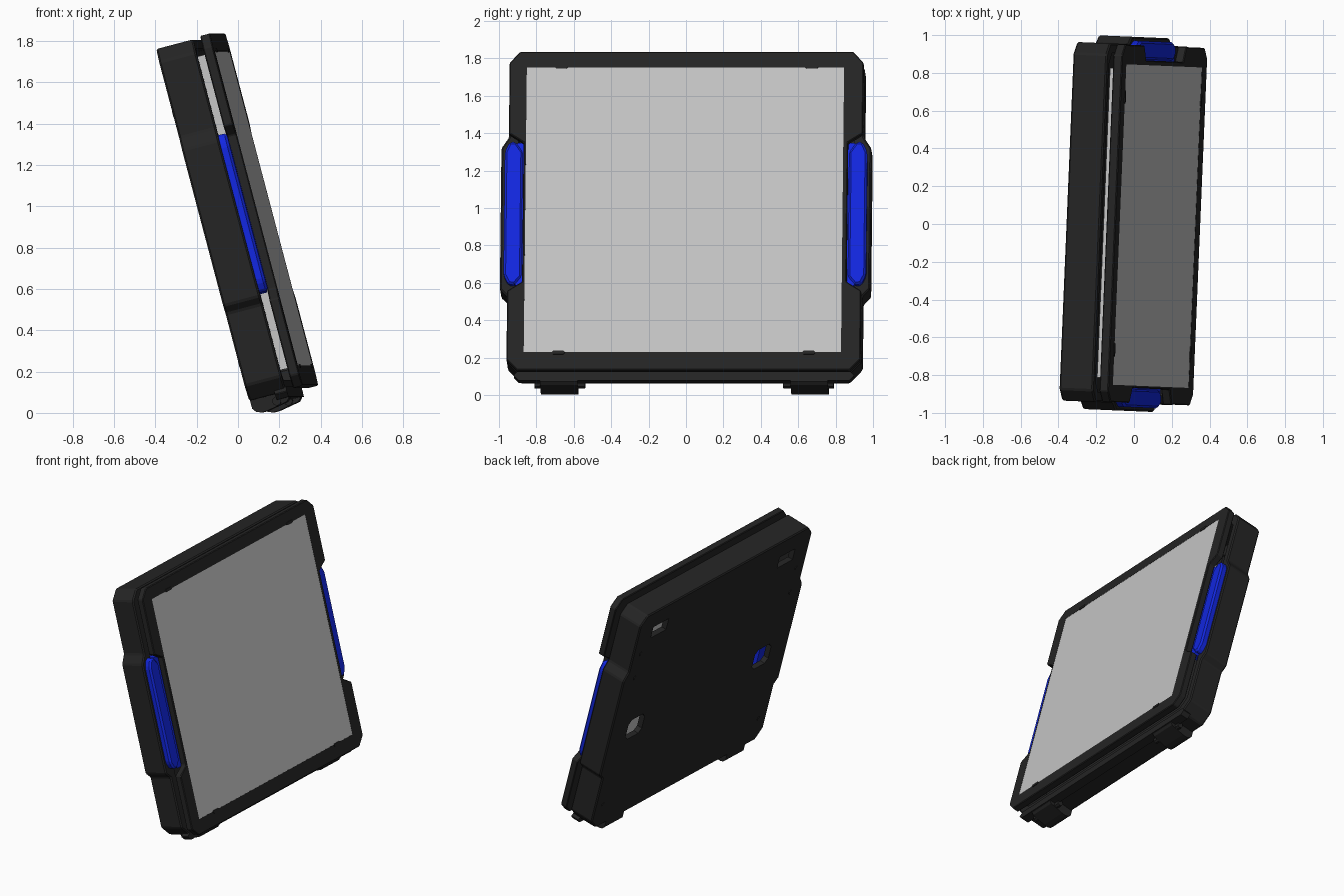
import bpy, bmesh, math
from mathutils import Matrix

cube = bpy.data.objects.get("Cube")
if cube:
    bpy.data.objects.remove(cube, do_unlink=True)

# Panel frame: local x = screen normal, y = width, z = up along the panel
PLACE = (Matrix.Translation((0, 0, 0.95))
         @ Matrix.Rotation(math.radians(-2.4), 4, "Z")
         @ Matrix.Rotation(math.radians(-14.8), 4, "Y"))


def material(name, colour):
    m = bpy.data.materials.new(name)
    m.use_nodes = True
    m.diffuse_color = (*colour, 1)
    m.node_tree.nodes["Principled BSDF"].inputs["Base Color"].default_value = (*colour, 1)
    return m


DARK = material("dark rubber", (0.018, 0.018, 0.018))
GREY = material("screen grey", (0.56, 0.56, 0.56))
BLUE = material("bright blue", (0.006, 0.02, 0.75))


def prism(name, pts, lo, hi, mat, axis="x", bevel=0):
    """Extrude an outline along local x (points y, z) or local y (points x, z)."""
    bm = bmesh.new()

    def ring(d):
        return [bm.verts.new((d, a, b) if axis == "x" else (a, d, b)) for a, b in pts]

    low, high = ring(lo), ring(hi)
    bm.faces.new(low)
    bm.faces.new(high)
    for i in range(len(pts)):
        j = (i + 1) % len(pts)
        bm.faces.new((low[i], low[j], high[j], high[i]))
    bmesh.ops.recalc_face_normals(bm, faces=bm.faces)
    if bevel:
        bmesh.ops.bevel(bm, geom=bm.edges[:], offset=bevel, segments=1, affect="EDGES")
    mesh = bpy.data.meshes.new(name)
    bm.to_mesh(mesh)
    bm.free()
    mesh.materials.append(mat)
    obj = bpy.data.objects.new(name, mesh)
    bpy.context.collection.objects.link(obj)
    obj.matrix_world = PLACE
    return obj


def rect(y0, y1, z0, z1, cut=0):
    if not cut:
        return [(y0, z0), (y1, z0), (y1, z1), (y0, z1)]
    return [(y0 + cut, z0), (y1 - cut, z0), (y1, z0 + cut), (y1, z1 - cut),
            (y1 - cut, z1), (y0 + cut, z1), (y0, z1 - cut), (y0, z0 + cut)]


def mirrored(right):
    """Close a right-hand half outline (bottom to top) with its mirror image."""
    return right + [(-y, z) for y, z in reversed(right)]


def carve(obj, cutters):
    for c in cutters:
        c.hide_render = True
        mod = obj.modifiers.new("cut", "BOOLEAN")
        mod.operation, mod.solver, mod.object = "DIFFERENCE", "EXACT", c
    bpy.context.view_layer.update()
    graph = bpy.context.evaluated_depsgraph_get()
    mesh = bpy.data.meshes.new_from_object(obj.evaluated_get(graph))
    obj.modifiers.clear()
    obj.data = mesh
    for c in cutters:
        bpy.data.objects.remove(c, do_unlink=True)


# Rear shell: tray with side bulges, open at the front, four holes in the back
shell_half = [(0.88, -0.885), (0.95, -0.81), (0.95, -0.45), (0.99, -0.41),
              (0.99, 0.37), (0.95, 0.43), (0.95, 0.81), (0.89, 0.875)]
shell = prism("rear_shell", mirrored(shell_half), -0.14, 0.045, DARK, bevel=0.008)
cutters = [prism("cavity_cutter", rect(-0.9, 0.9, -0.83, 0.83, 0.06), -0.1, 0.2, DARK)]
for s in (1, -1):
    cutters.append(prism("upper_hole_cutter", rect(s * 0.7 - 0.085, s * 0.7 + 0.085, 0.65, 0.74),
                         -0.3, 0, DARK))
    cutters.append(prism("lower_hole_cutter", rect(s * 0.7 - 0.09, s * 0.7 + 0.09, -0.2, -0.04, 0.03),
                         -0.3, 0, DARK))
carve(shell, cutters)

# Bottom lip of the shell
prism("bottom_lip", rect(-0.91, 0.91, -0.915, -0.86, 0.025), -0.01, 0.05, DARK)

# Front bezel: frame notched at the sides for the handles
bezel_half = [(0.89, -0.88), (0.947, -0.82), (0.947, -0.44), (0.868, -0.39),
              (0.868, 0.38), (0.947, 0.43), (0.947, 0.82), (0.89, 0.882)]
bezel = prism("front_bezel", mirrored(bezel_half), 0.082, 0.131, DARK, bevel=0.005)
carve(bezel, [prism("opening_cutter", rect(-0.855, 0.843, -0.779, 0.793), 0, 0.3, DARK)])

# Display panel: front pane and narrower slab behind it
prism("screen", rect(-0.855, 0.843, -0.779, 0.793), 0.08, 0.13, GREY)
prism("screen_slab", rect(-0.82, 0.82, -0.78, 0.79), 0.042, 0.081, GREY)

# Small clips at the screen's upper and lower edge
for y in (-0.67, 0.67):
    for z in (-0.783, 0.797):
        prism("screen_clip", rect(y - 0.035, y + 0.035, z - 0.01, z + 0.01, 0.008),
              0.125, 0.135, DARK)

# Side handles, hinge feet and back screws, one set per side
foot = [(-0.14, -0.86), (-0.14, -0.925), (-0.125, -0.945), (-0.1, -0.954), (-0.07, -0.953),
        (0.03, -0.935), (0.045, -0.92), (0.045, -0.86)]
for s, side in ((1, "left"), (-1, "right")):
    grip = [(0.872, -0.35), (0.91, -0.395), (0.945, -0.39), (0.97, -0.34),
            (0.97, 0.34), (0.945, 0.395), (0.91, 0.395), (0.872, 0.34)]
    prism(side + "_handle", [(s * y, z) for y, z in grip], 0.03, 0.088, BLUE, bevel=0.012)
    prism(side + "_handle_core", [(s * y, z) for y, z in rect(0.825, 0.93, -0.4, 0.39, 0.03)],
          -0.04, 0.078, BLUE)
    prism(side + "_hinge_foot", foot, s * 0.57, s * 0.77, DARK, axis="y")
    prism(side + "_hinge_pin", [(-0.015 + 0.022 * math.cos(k * math.pi / 4),
                                 -0.92 + 0.022 * math.sin(k * math.pi / 4)) for k in range(8)],
          s * 0.53, s * 0.8, DARK, axis="y")
    for z in (-0.7, 0.35, 0.55):
        prism(side + "_back_screw", rect(s * 0.86 - 0.015, s * 0.86 + 0.015, z - 0.015, z + 0.015, 0.008),
              -0.144, -0.13, DARK)
